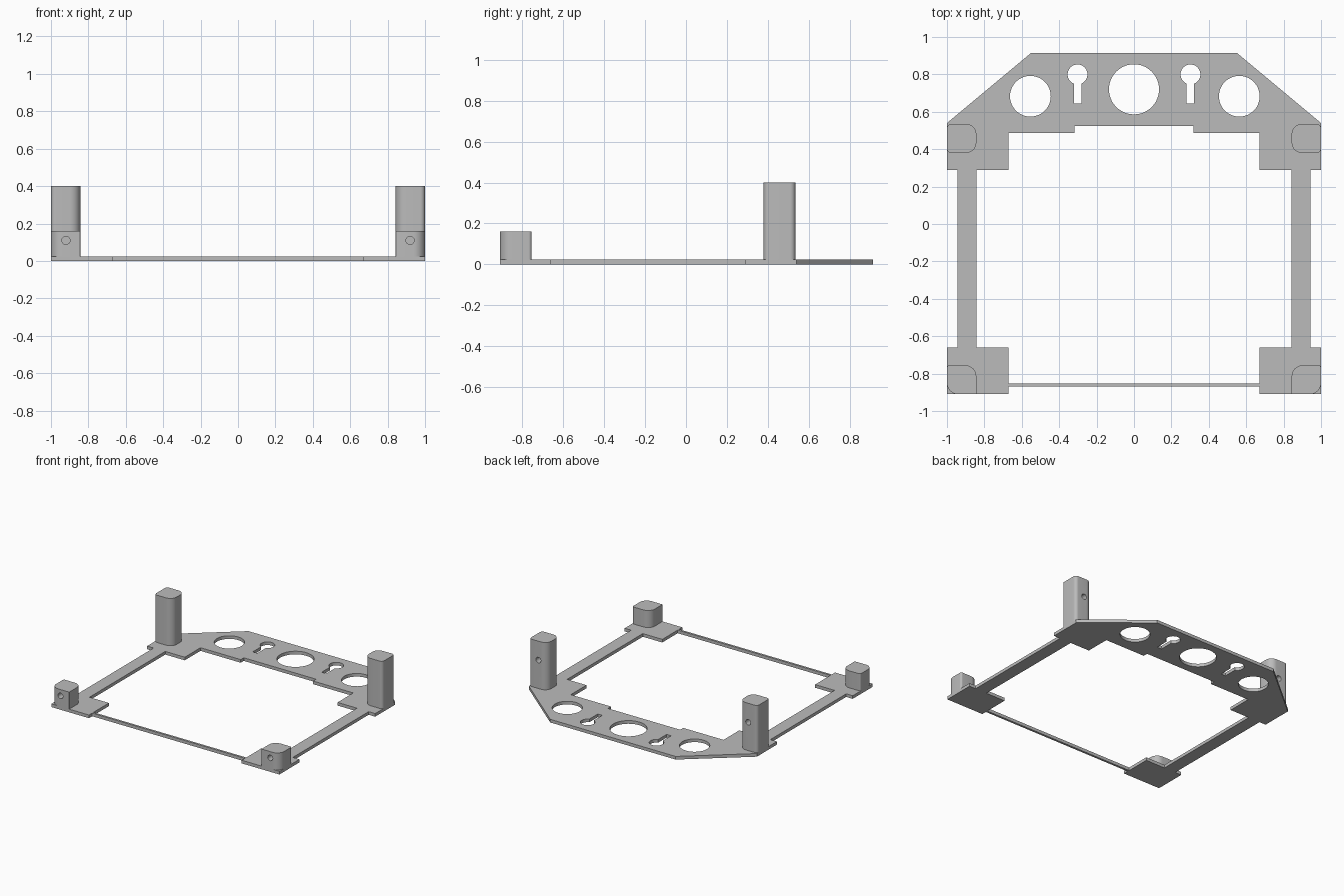
import bpy, bmesh, math

if "Cube" in bpy.data.objects:
    bpy.data.objects.remove(bpy.data.objects["Cube"])

T = 0.025  # plate thickness

grey = bpy.data.materials.new("plain grey")
grey.diffuse_color = (0.5, 0.5, 0.5, 1)
grey.use_nodes = True
grey.node_tree.nodes["Principled BSDF"].inputs["Base Color"].default_value = grey.diffuse_color


def finish(ob):
    ob.data.materials.clear()
    ob.data.materials.append(grey)
    bpy.ops.object.select_all(action='DESELECT')
    ob.select_set(True)
    bpy.context.view_layer.objects.active = ob
    bpy.ops.object.shade_smooth_by_angle(angle=math.radians(30))


def arc(cx, cy, r, a0, a1, n):
    return [(cx + r * math.cos(math.radians(a0 + (a1 - a0) * i / n)),
             cy + r * math.sin(math.radians(a0 + (a1 - a0) * i / n))) for i in range(n + 1)]


def circle(cx, cy, r, n=48):
    return arc(cx, cy, r, 0, 360, n)[:-1]


def mirrored(half):
    """Close a right-hand half outline by mirroring it in x."""
    return half + [(-x, y) for x, y in reversed(half)]


def keyhole(cx, cy=0.80, r=0.053, w=0.02, bottom=0.645):
    a = math.degrees(math.asin(w / r))
    return arc(cx, cy, r, -90 + a, 270 - a, 32) + [(cx - w, bottom), (cx + w, bottom)]


def frame_plate(name, loops):
    """Flat plate: first loop is the outline, the rest are openings."""
    cu = bpy.data.curves.new(name + "_profile", 'CURVE')
    cu.dimensions = '2D'
    cu.fill_mode = 'BOTH'
    cu.extrude = T / 2
    for loop in loops:
        sp = cu.splines.new('POLY')
        sp.points.add(len(loop) - 1)
        for p, (x, y) in zip(sp.points, loop):
            p.co = (x, y, 0, 1)
        sp.use_cyclic_u = True
    tmp = bpy.data.objects.new(name + "_profile", cu)
    bpy.context.collection.objects.link(tmp)
    bpy.context.view_layer.update()
    dg = bpy.context.evaluated_depsgraph_get()
    me = bpy.data.meshes.new_from_object(tmp.evaluated_get(dg))
    bpy.data.objects.remove(tmp)
    bm = bmesh.new()
    bm.from_mesh(me)
    bmesh.ops.remove_doubles(bm, verts=bm.verts, dist=1e-5)
    bmesh.ops.translate(bm, verts=bm.verts, vec=(0, 0, T / 2))
    bmesh.ops.recalc_face_normals(bm, faces=bm.faces)
    bm.to_mesh(me)
    bm.free()
    ob = bpy.data.objects.new(name, me)
    bpy.context.collection.objects.link(ob)
    finish(ob)


def prism(name, pts, z0, z1):
    bm = bmesh.new()
    f = bm.faces.new([bm.verts.new((x, y, z0)) for x, y in pts])
    top = bmesh.ops.extrude_face_region(bm, geom=[f])['geom']
    bmesh.ops.translate(bm, verts=[v for v in top if isinstance(v, bmesh.types.BMVert)],
                        vec=(0, 0, z1 - z0))
    bmesh.ops.recalc_face_normals(bm, faces=bm.faces)
    me = bpy.data.meshes.new(name)
    bm.to_mesh(me)
    bm.free()
    ob = bpy.data.objects.new(name, me)
    bpy.context.collection.objects.link(ob)
    return ob


def post(name, side, y0, y1, z1, radii, hole_y, hole_z):
    """Rounded post; radii run outer-front, outer-back, inner-back, inner-front."""
    x0, x1 = 0.843, 1.0
    of, ob_, ib, inf = radii
    pts = (arc(x1 - of, y0 + of, of, -90, 0, 10) + arc(x1 - ob_, y1 - ob_, ob_, 0, 90, 10)
           + arc(x0 + ib, y1 - ib, ib, 90, 180, 10) + arc(x0 + inf, y0 + inf, inf, 180, 270, 10))
    ob = prism(name, [(side * x, y) for x, y in pts], T, z1)
    # blind screw hole
    bpy.ops.mesh.primitive_cylinder_add(vertices=24, radius=0.022, depth=0.16,
                                        location=(side * 0.92, hole_y, hole_z),
                                        rotation=(math.pi / 2, 0, 0))
    cutter = bpy.context.object
    mod = ob.modifiers.new("screw_hole", 'BOOLEAN')
    mod.operation = 'DIFFERENCE'
    mod.solver = 'EXACT'
    mod.object = cutter
    bpy.context.view_layer.objects.active = ob
    bpy.ops.object.modifier_apply(modifier=mod.name)
    bpy.data.objects.remove(cutter)
    finish(ob)


# Base frame: outline, central opening, round holes and keyhole slots
outline = mirrored([(1, -0.91), (1, -0.66), (0.943, -0.66), (0.943, 0.29), (1, 0.29),
                    (1, 0.54), (0.55, 0.915)])
# the front edge steps back to a thin rail between the corner pads
outline += [(-0.67, -0.91), (-0.67, -0.87), (0.67, -0.87), (0.67, -0.91)]
opening = mirrored([(0.67, -0.853), (0.67, -0.66), (0.841, -0.66), (0.841, 0.29),
                    (0.67, 0.29), (0.67, 0.487), (0.317, 0.487), (0.317, 0.525)])
frame_plate("base_frame", [outline, opening, circle(0, 0.72, 0.134),
                           circle(-0.554, 0.683, 0.109), circle(0.563, 0.683, 0.109),
                           keyhole(-0.302), keyhole(0.302)])

# Corner posts
for side, label in ((-1, "left"), (1, "right")):
    post("front_post_" + label, side, -0.91, -0.755, 0.16,
         (0.06, 0.015, 0.06, 0.004), -0.91, 0.11)
    post("back_post_" + label, side, 0.38, 0.535, 0.40,
         (0.025, 0.025, 0.055, 0.055), 0.535, 0.25)
